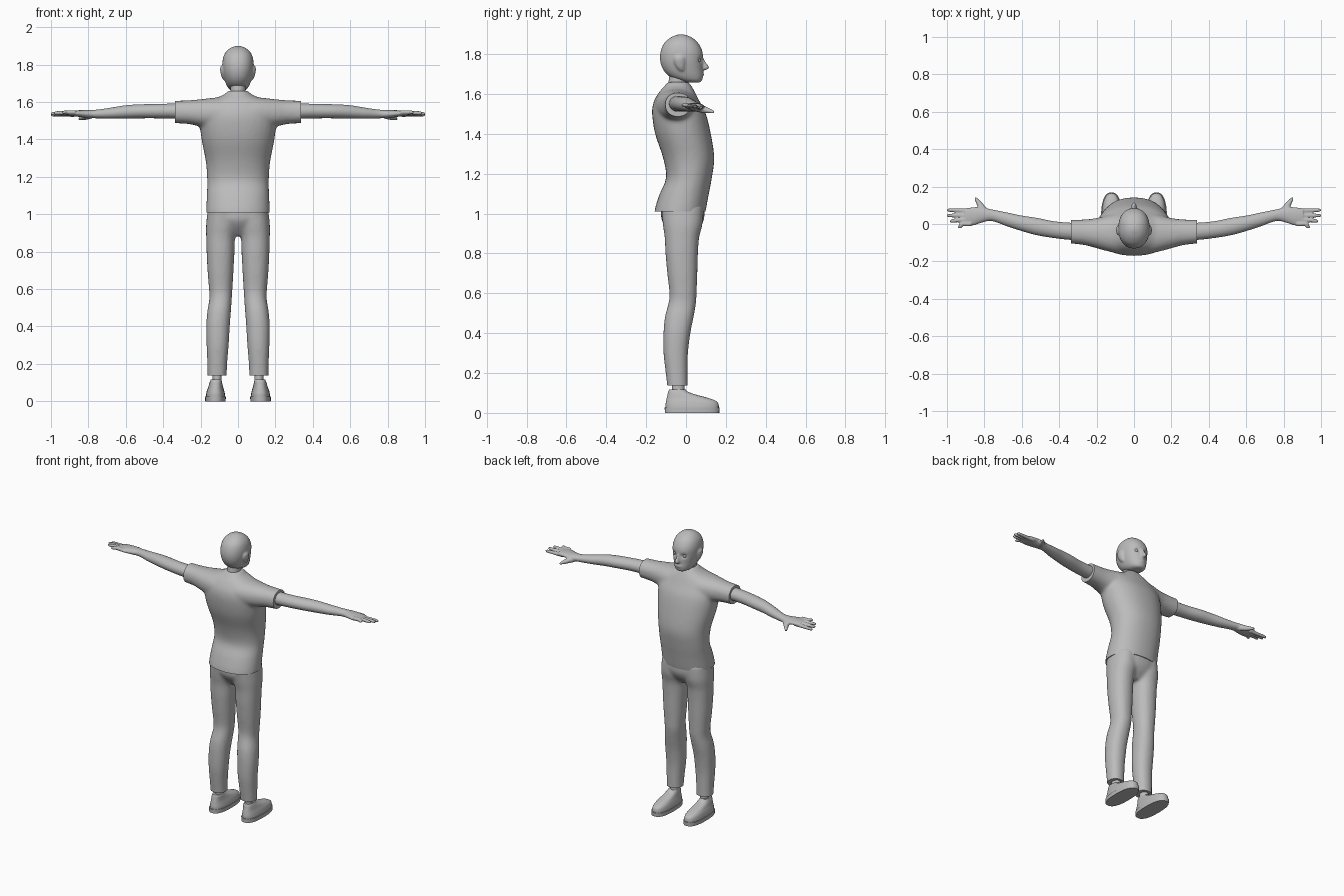
import bpy, bmesh, math
from mathutils import Vector

old = bpy.data.objects.get("Cube")
if old:
    bpy.data.objects.remove(old, do_unlink=True)

grey = bpy.data.materials.new("plain grey")
grey.use_nodes = True
grey.diffuse_color = (0.5, 0.5, 0.5, 1)
grey.node_tree.nodes["Principled BSDF"].inputs["Base Color"].default_value = (0.5, 0.5, 0.5, 1)


def spline(rows, steps):
    """Smooth rows of numbers with a Catmull-Rom curve."""
    rows = [Vector(r) for r in rows]
    out = []
    for i in range(len(rows) - 1):
        a, b, c = rows[max(i - 1, 0)], rows[i], rows[i + 1]
        d = rows[min(i + 2, len(rows) - 1)]
        for s in range(steps):
            t = s / steps
            out.append(b + (c - a) * (t / 2) + (a * 2 - b * 5 + c * 4 - d) * (t * t / 2)
                       + (b * 3 - a - c * 3 + d) * (t ** 3 / 2))
    return out + [rows[-1]]


def loft(bm, axis, rows, power=2.0, sides=32, steps=4, side=1):
    """Rows: place along axis, then low and high bounds of both cross directions."""
    rings = []
    for p, u0, u1, v0, v1 in spline(rows, steps):
        ring = []
        for k in range(sides):
            a = math.tau * k / sides
            cu, cv = math.cos(a), math.sin(a)
            u = (u0 + u1) / 2 + (u1 - u0) / 2 * math.copysign(abs(cu) ** (2 / power), cu)
            v = (v0 + v1) / 2 + (v1 - v0) / 2 * math.copysign(abs(cv) ** (2 / power), cv)
            x, y, z = (u, v, p) if axis == "z" else (p, u, v)
            ring.append(bm.verts.new((x * side, y, z)))
        rings.append(ring)
    for r, q in zip(rings, rings[1:]):
        for k in range(sides):
            n = (k + 1) % sides
            bm.faces.new((r[k], r[n], q[n], q[k]))
    bm.faces.new(rings[0][::-1])
    bm.faces.new(rings[-1])


def tube(bm, points, side, sides=12):
    """Round limb through points given as x, y, z, radius."""
    rows = spline(points, 4)
    rings = []
    for i, r in enumerate(rows):
        along = (rows[min(i + 1, len(rows) - 1)] - rows[max(i - 1, 0)]).to_3d().normalized()
        u = along.cross(Vector((0, 0, 1))).normalized()
        v = along.cross(u)
        ring = []
        for k in range(sides):
            a = math.tau * k / sides
            p = r.to_3d() + (u * math.cos(a) + v * math.sin(a)) * r[3]
            ring.append(bm.verts.new((p.x * side, p.y, p.z)))
        rings.append(ring)
    for r, q in zip(rings, rings[1:]):
        for k in range(sides):
            n = (k + 1) % sides
            bm.faces.new((r[k], r[n], q[n], q[k]))
    bm.faces.new(rings[0][::-1])
    bm.faces.new(rings[-1])


def finish(name, bm, voxel=0, relax=0, cuts=()):
    """Make the object; fuse overlapping pieces, then trim with planes."""
    bmesh.ops.recalc_face_normals(bm, faces=bm.faces[:])
    me = bpy.data.meshes.new(name)
    bm.to_mesh(me)
    bm.free()
    ob = bpy.data.objects.new(name, me)
    bpy.context.collection.objects.link(ob)
    if voxel:
        rem = ob.modifiers.new("fuse", "REMESH")
        rem.mode, rem.voxel_size = "VOXEL", voxel
        smo = ob.modifiers.new("relax", "SMOOTH")
        smo.factor, smo.iterations = 0.5, relax
        deps = bpy.context.evaluated_depsgraph_get()
        fused = bpy.data.meshes.new_from_object(ob.evaluated_get(deps))
        ob.modifiers.clear()
        ob.data = fused
        bm = bmesh.new()
        bm.from_mesh(fused)
        for co, no in cuts:
            bmesh.ops.bisect_plane(bm, geom=bm.verts[:] + bm.edges[:] + bm.faces[:],
                                   plane_co=co, plane_no=no, clear_outer=True)
            rim = [e for e in bm.edges if e.is_boundary]
            bmesh.ops.holes_fill(bm, edges=rim)
        bm.to_mesh(fused)
        bm.free()
    ob.data.materials.clear()
    ob.data.materials.append(grey)
    bpy.ops.object.select_all(action="DESELECT")
    ob.select_set(True)
    bpy.context.view_layer.objects.active = ob
    bpy.ops.object.shade_smooth_by_angle(angle=math.radians(50))
    return ob


# Shirt: body and two sleeves, fused
bm = bmesh.new()
loft(bm, "z", [(0.96, -.168, .168, -.16, .085), (1.02, -.17, .17, -.157, .1), (1.1, -.167, .167, -.132, .115),
               (1.18, -.165, .165, -.1, .13), (1.28, -.172, .172, -.115, .142), (1.4, -.195, .195, -.155, .125),
               (1.5, -.205, .205, -.17, .1), (1.56, -.19, .19, -.163, .07), (1.61, -.14, .14, -.135, .045),
               (1.64, -.075, .075, -.108, .028), (1.66, -.055, .055, -.095, .015)], 2.2)
for s in (1, -1):
    loft(bm, "x", [(0, -.16, .06, 1.45, 1.62), (.1, -.155, .055, 1.46, 1.625), (.2, -.13, .032, 1.47, 1.615),
                   (.27, -.112, .024, 1.483, 1.609), (.37, -.102, .022, 1.488, 1.607)], 2.2, side=s)
finish("shirt", bm, .01, 10, [((0, 0, 1.01), (0, 0, -1)), ((.337, 0, 0), (1, 0, 0)), ((-.337, 0, 0), (-1, 0, 0))])

# Trousers: hips and two legs, fused
bm = bmesh.new()
loft(bm, "z", [(1.06, -.155, .155, -.12, .09), (.98, -.162, .162, -.125, .092),
               (.93, -.13, .13, -.1, .07), (.885, -.05, .05, -.06, .03)], 2.2)
for s in (1, -1):
    loft(bm, "z", [(1.04, .0, .16, -.125, .085), (.95, .0, .17, -.117, .083), (.88, .016, .17, -.107, .066),
                   (.8, .019, .168, -.103, .06), (.7, .024, .163, -.094, .057), (.6, .03, .155, -.083, .053),
                   (.55, .033, .153, -.088, .05), (.48, .038, .164, -.106, .038), (.4, .044, .17, -.113, .022),
                   (.3, .05, .168, -.113, .01), (.2, .058, .164, -.102, .008), (.1, .062, .162, -.09, .008)], 2.2, side=s)
finish("trousers", bm, .01, 5, [((0, 0, .138), (0, 0, -1))])

# Ankles and shoes
for s, word in ((1, "left"), (-1, "right")):
    bm = bmesh.new()
    loft(bm, "z", [(.09, .087, .137, -.07, -.008), (.17, .087, .137, -.07, -.008)], side=s, steps=1)
    finish(word + "_ankle", bm)
    bm = bmesh.new()
    loft(bm, "z", [(.022, .068, .172, -.102, .164), (.04, .07, .17, -.103, .164), (.058, .074, .166, -.1, .154),
                   (.074, .079, .16, -.097, .115), (.09, .083, .155, -.093, .055), (.105, .086, .15, -.09, .012),
                   (.117, .09, .145, -.085, -.002)], 2.5, side=s)
    finish(word + "_shoe", bm)
    bm = bmesh.new()
    loft(bm, "z", [(0, .066, .175, -.106, .167), (.026, .065, .176, -.107, .169)], 2.5, steps=1, side=s)
    finish(word + "_sole", bm)

# Arms with palm, four fingers and thumb, fused
for s, word in ((1, "left"), (-1, "right")):
    bm = bmesh.new()
    loft(bm, "x", [(.25, -.085, .005, 1.51, 1.592), (.34, -.085, .007, 1.512, 1.592), (.43, -.075, .015, 1.513, 1.59),
                   (.52, -.06, .033, 1.513, 1.588), (.6, -.038, .045, 1.512, 1.583), (.68, -.012, .062, 1.511, 1.57),
                   (.76, .016, .078, 1.513, 1.559), (.81, .008, .09, 1.515, 1.557), (.86, -.008, .09, 1.522, 1.556),
                   (.905, -.008, .084, 1.527, 1.553)], 2.0, side=s)
    for tip, y0, y1, z in ((1.0, .072, .074, 1.532), (1.0, .046, .045, 1.538), (.985, .022, .016, 1.542), (.94, -.001, -.015, 1.545)):
        tube(bm, [(.87, y0, z, .012), (.92, y0, z, .0115), (tip - .012, y1, z, .0095), (tip, y1, z - .002, .005)], s)
    tube(bm, [(.79, .06, 1.53, .02), (.815, .09, 1.522, .018), (.835, .12, 1.515, .012), (.85, .142, 1.508, .006)], s)
    finish(word + "_arm", bm, .005, 4)

# Neck
bm = bmesh.new()
loft(bm, "z", [(1.58, -.05, .05, -.095, .01), (1.64, -.042, .042, -.09, .005), (1.68, -.041, .041, -.085, .01),
               (1.73, -.041, .041, -.08, .01)])
finish("neck", bm)

# Head with nose and ears, then shaped eye sockets and lips
bm = bmesh.new()
loft(bm, "z", [(1.658, -.025, .025, .01, .068), (1.668, -.046, .046, -.035, .08), (1.69, -.061, .061, -.085, .085),
               (1.725, -.073, .073, -.116, .084), (1.77, -.082, .082, -.13, .085), (1.815, -.083, .083, -.127, .082),
               (1.855, -.073, .073, -.11, .062), (1.882, -.051, .051, -.08, .033), (1.895, -.028, .028, -.052, .004),
               (1.9, -.008, .008, -.032, -.016)], 2.2, sides=48)
loft(bm, "z", [(1.719, -.006, .006, .07, .092), (1.727, -.015, .015, .065, .112), (1.738, -.014, .014, .06, .115),
               (1.76, -.009, .009, .06, .1), (1.785, -.007, .007, .06, .086)], sides=16)
for s in (1, -1):
    loft(bm, "z", [(1.717, .068, .078, -.03, -.01), (1.735, .068, .088, -.048, -.008), (1.765, .07, .095, -.06, -.006),
                   (1.785, .07, .095, -.058, -.008), (1.798, .07, .085, -.045, -.018)], sides=16, side=s)
head = finish("head", bm, .0055, 4)
for v in head.data.vertices:
    x, y, z = v.co
    if y > .03:
        socket = math.exp(-((abs(x) - .034) / .016) ** 2 - ((z - 1.77) / .014) ** 2)
        lips = math.exp(-(x / .022) ** 2 - ((z - 1.699) / .009) ** 2)
        v.co.y += .005 * lips - .011 * socket

# Eyes
for s, word in ((1, "left"), (-1, "right")):
    bm = bmesh.new()
    bmesh.ops.create_uvsphere(bm, u_segments=20, v_segments=12, radius=.013)
    bmesh.ops.translate(bm, verts=bm.verts[:], vec=(s * .034, .06, 1.769))
    finish(word + "_eye", bm)
